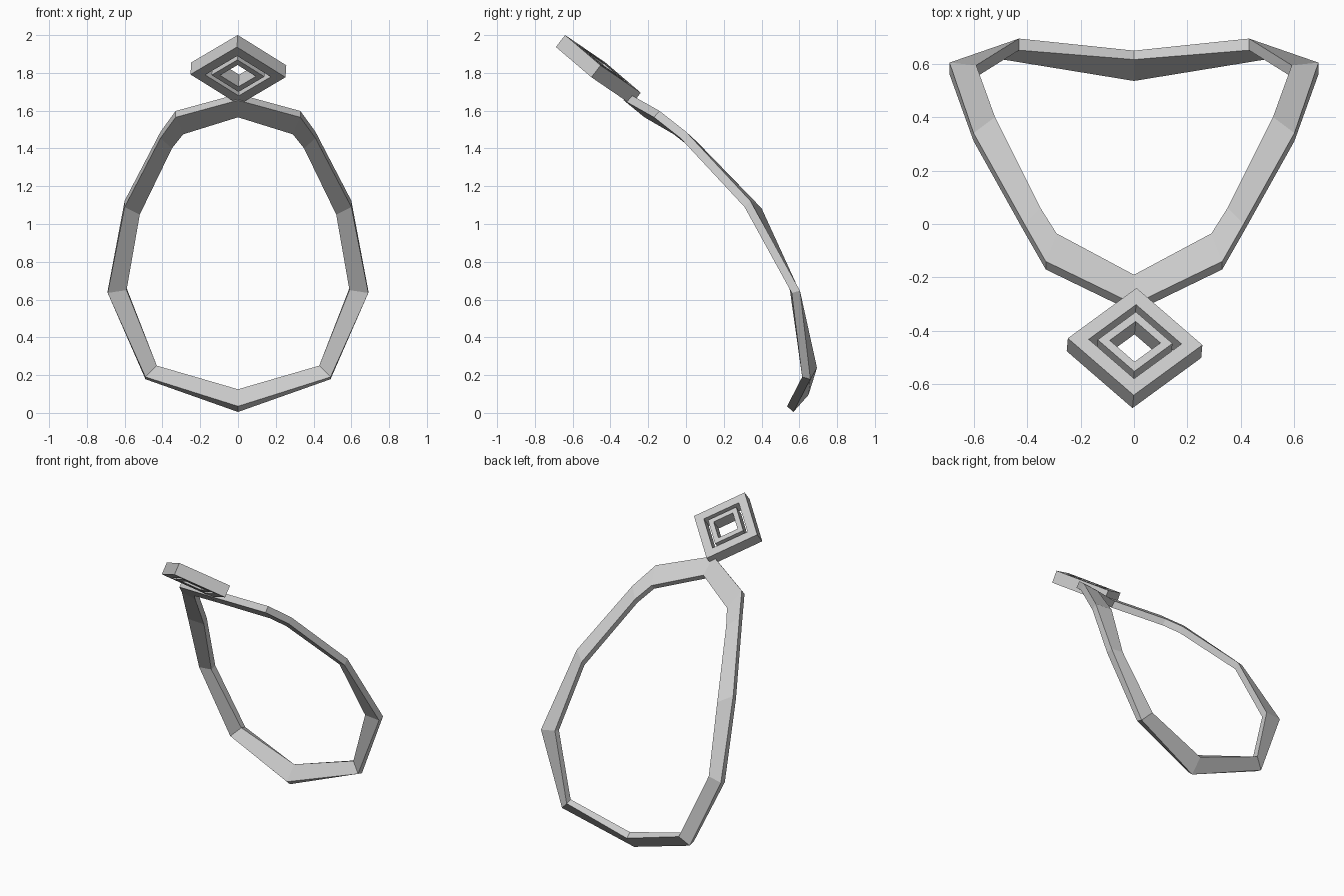
import bpy
import bmesh
from math import cos, sin, radians, pi
from mathutils import Matrix, Vector

if "Cube" in bpy.data.objects:
    bpy.data.objects.remove(bpy.data.objects["Cube"], do_unlink=True)

# One plain grey for everything
grey = bpy.data.materials.new("plain grey")
grey.use_nodes = True
colour = (0.6, 0.6, 0.6, 1.0)
grey.diffuse_color = colour
grey.node_tree.nodes["Principled BSDF"].inputs["Base Color"].default_value = colour


def add_object(name, bm):
    """Turn a bmesh into a flat shaded grey object."""
    bmesh.ops.recalc_face_normals(bm, faces=bm.faces)
    mesh = bpy.data.meshes.new(name)
    bm.to_mesh(mesh)
    bm.free()
    mesh.materials.append(grey)
    obj = bpy.data.objects.new(name, mesh)
    bpy.context.collection.objects.link(obj)
    return obj


def bridge(bm, loops):
    """Join consecutive four-cornered loops with quads."""
    for first, second in zip(loops, loops[1:]):
        for i in range(4):
            j = (i + 1) % 4
            bm.faces.new((first[i], first[j], second[j], second[i]))


# Neck band: left half, from the nape to the pendant.
# Each station: outer front corner, inner front corner, angle of the thickness.
band_thickness = 0.045
stations = [
    ((0, 0.535, 0.035), (0, 0.615, 0.125), -42),
    ((0.49, 0.615, 0.19), (0.43, 0.65, 0.25), -15),
    ((0.69, 0.56, 0.635), (0.59, 0.55, 0.65), 15),
    ((0.60, 0.31, 1.09), (0.52, 0.37, 1.05), 48),
    ((0.41, -0.03, 1.455), (0.35, 0.03, 1.40), 48),
    ((0.33, -0.17, 1.565), (0.29, -0.065, 1.475), 48),
    ((0, -0.33, 1.655), (0, -0.22, 1.565), 48),
]
bm = bmesh.new()
loops = []
for outer, inner, angle in stations:
    outer, inner, a = Vector(outer), Vector(inner), radians(angle)
    depth = Vector((0, cos(a), sin(a))) * band_thickness
    corners = (outer, inner, inner + depth, outer + depth)
    loops.append([bm.verts.new(c) for c in corners])
bridge(bm, loops)
band = add_object("neck_band", bm)
mirror = band.modifiers.new("mirror", 'MIRROR')
mirror.use_clip = True

# Pendant frame of reference: tilted forward, slightly turned
across = Vector((1, -0.05, -0.03)).normalized()
up = Vector((-0.025, -0.795, 0.606))
up = (up - across * up.dot(across)).normalized()
facing = up.cross(across)
placement = Matrix((across, up, -facing)).transposed().to_4x4()
placement.translation = Vector((0.002, -0.464, 1.816))


def square_ring(name, outer, inner, thickness):
    """Diamond-shaped frame given by half diagonals."""
    bm = bmesh.new()
    h = thickness / 2
    profile = ((outer, -h), (outer, h), (inner, h), (inner, -h))
    rings = []
    for k in range(4):
        a = k * pi / 2
        rings.append([bm.verts.new((r * cos(a), r * sin(a), z)) for r, z in profile])
    bridge(bm, rings + rings[:1])
    bm.transform(placement)
    return add_object(name, bm)


# Two nested frames of the pendant
square_ring("pendant_outer_frame", 0.252, 0.174, 0.08)
square_ring("pendant_inner_frame", 0.140, 0.095, 0.08)
